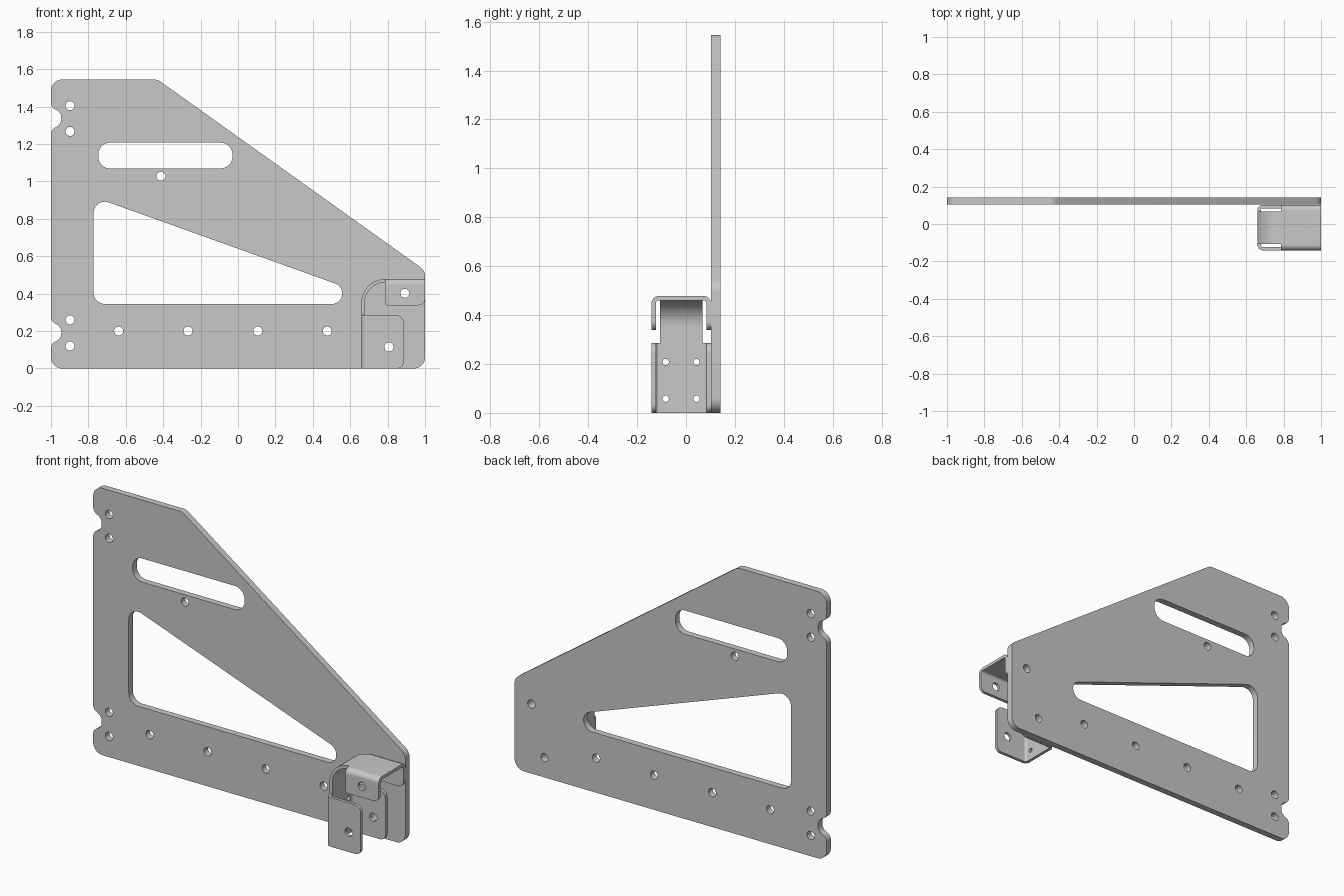
import bpy, bmesh, math
from mathutils import Vector

cube = bpy.data.objects.get("Cube")
if cube:
    bpy.data.objects.remove(cube, do_unlink=True)

steel = bpy.data.materials.new("light grey steel")
steel.use_nodes = True
GREY = (0.58, 0.58, 0.58, 1)
steel.diffuse_color = GREY
steel.node_tree.nodes["Principled BSDF"].inputs["Base Color"].default_value = GREY


def rounded(corners, steps=10):
    """Polygon with each corner (a, b, radius) replaced by an arc."""
    out = []
    for i, (a, b, r) in enumerate(corners):
        p = Vector((a, b))
        if not r:
            out.append(p)
            continue
        u = (Vector(corners[i - 1][:2]) - p).normalized()
        v = (Vector(corners[(i + 1) % len(corners)][:2]) - p).normalized()
        half = u.angle(v) / 2
        centre = p + (u + v).normalized() * (r / math.sin(half))
        start = p + u * (r / math.tan(half)) - centre
        end = p + v * (r / math.tan(half)) - centre
        turn = math.atan2(start.cross(end), start.dot(end))
        for k in range(steps + 1):
            t = turn * k / steps
            c, s = math.cos(t), math.sin(t)
            out.append(centre + Vector((start.x * c - start.y * s,
                                        start.x * s + start.y * c)))
    return out


def circle(a, b, r, n=32):
    return [Vector((a + r * math.cos(math.tau * k / n),
                    b + r * math.sin(math.tau * k / n))) for k in range(n)]


def bend(a, b, outer, inner, first, n=12):
    """Quarter ring, starting at angle first."""
    angles = [math.radians(first + 90 * k / n) for k in range(n + 1)]
    return ([Vector((a + outer * math.cos(t), b + outer * math.sin(t))) for t in angles]
            + [Vector((a + inner * math.cos(t), b + inner * math.sin(t)))
               for t in reversed(angles)])


PLACE = {"x": lambda v: (v.z, v.x, v.y),
         "y": lambda v: (v.x, v.z, v.y),
         "z": lambda v: (v.x, v.y, v.z)}


def extrude(bm, loops, axis, low, high):
    """Add the filled outline (first loop) with holes, extruded along axis."""
    curve = bpy.data.curves.new("outline", "CURVE")
    curve.dimensions = "2D"
    curve.fill_mode = "BOTH"
    curve.extrude = (high - low) / 2
    for loop in loops:
        spline = curve.splines.new("POLY")
        spline.points.add(len(loop) - 1)
        for point, p in zip(spline.points, loop):
            point.co = (p.x, p.y, 0, 1)
        spline.use_cyclic_u = True
    temp = bpy.data.objects.new("outline", curve)
    bpy.context.collection.objects.link(temp)
    mesh = bpy.data.meshes.new_from_object(
        temp.evaluated_get(bpy.context.evaluated_depsgraph_get()))
    old = len(bm.verts)
    bm.from_mesh(mesh)
    bm.verts.ensure_lookup_table()
    for v in bm.verts[old:]:
        v.co.z += (low + high) / 2
        v.co = PLACE[axis](v.co)
    bpy.data.objects.remove(temp)
    bpy.data.curves.remove(curve)
    bpy.data.meshes.remove(mesh)


def finish(bm, name):
    bmesh.ops.remove_doubles(bm, verts=bm.verts, dist=1e-4)
    # drop walls buried between adjoining pieces
    buried = [f for f in bm.faces if all(len(e.link_faces) > 2 for e in f.edges)]
    bmesh.ops.delete(bm, geom=buried, context="FACES_ONLY")
    bmesh.ops.recalc_face_normals(bm, faces=bm.faces)
    mesh = bpy.data.meshes.new(name)
    bm.to_mesh(mesh)
    bm.free()
    mesh.materials.clear()
    mesh.materials.append(steel)
    mesh.shade_smooth()
    mesh.set_sharp_from_angle(angle=math.radians(30))
    obj = bpy.data.objects.new(name, mesh)
    bpy.context.collection.objects.link(obj)


# Side plate: outline with two edge notches, slot, window and bolt holes
def notch(z):
    return [(-1, z + 0.058, 0.04), (-0.945, z + 0.034, 0.045),
            (-0.945, z - 0.034, 0.045), (-1, z - 0.058, 0.04)]


outline = ([(-1, 0, 0.06), (1, 0, 0.06), (1, 0.524, 0.06),
            (-0.43, 1.545, 0.06), (-1, 1.545, 0.06)] + notch(1.337) + notch(0.192))
slot = [(-0.747, 1.07, 0.062), (-0.03, 1.07, 0.062),
        (-0.03, 1.207, 0.062), (-0.747, 1.207, 0.062)]
window = [(-0.772, 0.345, 0.06), (0.557, 0.345, 0.055),
          (0.557, 0.441, 0.055), (-0.772, 0.917, 0.06)]
LOWER_BOLT, UPPER_BOLT = (0.807, 0.115), (0.892, 0.402)
bolts = [(-0.898, z) for z in (0.12, 0.26, 1.267, 1.405)]
bolts += [(x, 0.2) for x in (-0.638, -0.267, 0.106, 0.477)]
bolts += [(-0.412, 1.028), LOWER_BOLT, UPPER_BOLT]

bm = bmesh.new()
extrude(bm, [rounded(c) for c in (outline, slot, window)]
        + [circle(x, z, 0.024) for x, z in bolts], "y", 0.103, 0.141)
finish(bm, "side_plate")

# Folded sheet bracket
T, R = 0.018, 0.03              # sheet thickness, outer fold radius
X0, Z1 = 0.66, 0.478            # back of the web, top of the bracket
FRONT, BACK = -0.141, 0.102
YF, YB = FRONT + R, BACK - R    # fold centres
NF, NB = -0.106, 0.068          # narrow strip between the two channels
LOW_TOP, ARC_X, ARC_R = 0.285, 0.786, 0.126
ARC_Z = Z1 - ARC_R

bm = bmesh.new()
# upright web with four small holes
web = [(YF, 0, 0), (YB, 0, 0), (YB, LOW_TOP, 0), (NB, LOW_TOP, 0),
       (NB, ARC_Z, 0), (NF, ARC_Z, 0), (NF, LOW_TOP, 0), (YF, LOW_TOP, 0)]
pins = [circle(y, z, 0.013, 20) for y in (-0.083, 0.043) for z in (0.058, 0.208)]
extrude(bm, [rounded(web)] + pins, "x", X0, X0 + T)
# curved strip and top web
extrude(bm, [bend(ARC_X, ARC_Z, ARC_R, ARC_R - T, 90, 20)], "y", NF, NB)
top = [(ARC_X, NF, 0), (ARC_X, YF, 0), (1, YF, 0), (1, YB, 0),
       (ARC_X, YB, 0), (ARC_X, NB, 0)]
extrude(bm, [rounded(top)], "z", Z1 - T, Z1)
# folds and flanges on both sides
lower = [(X0 + R, 0, 0), (0.885, 0, 0.035), (0.885, LOW_TOP, 0.04), (X0 + R, LOW_TOP, 0)]
upper = [(ARC_X, 0.338, 0.012), (1, 0.338, 0.035), (1, Z1 - R, 0), (ARC_X, Z1 - R, 0)]
for fold, lower_angle, upper_angle, y in ((YF, 180, 90, FRONT), (YB, 90, 0, BACK - T)):
    extrude(bm, [bend(X0 + R, fold, R, R - T, lower_angle)], "z", 0, LOW_TOP)
    extrude(bm, [bend(fold, Z1 - R, R, R - T, upper_angle)], "x", ARC_X, 1)
    extrude(bm, [rounded(lower), circle(*LOWER_BOLT, 0.024)], "y", y, y + T)
    extrude(bm, [rounded(upper), circle(*UPPER_BOLT, 0.024)], "y", y, y + T)
finish(bm, "folded_bracket")
